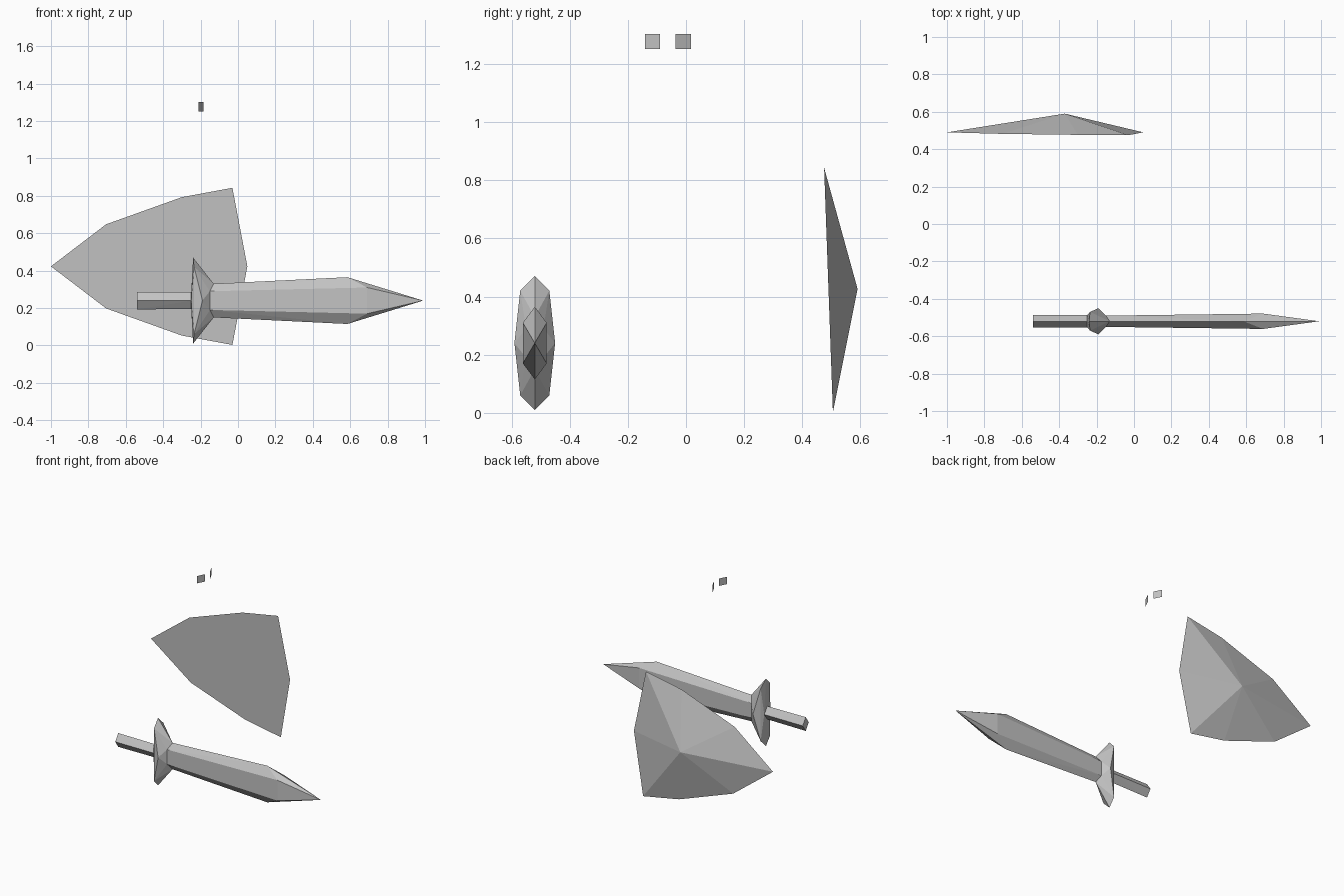
import bpy, bmesh
from mathutils import Vector

cube = bpy.data.objects.get("Cube")
if cube:
    bpy.data.objects.remove(cube)

grey = bpy.data.materials.new("plain grey")
grey.use_nodes = True
colour = (0.55, 0.55, 0.55, 1)
grey.diffuse_color = colour
for node in grey.node_tree.nodes:
    if node.type == 'BSDF_PRINCIPLED':
        node.inputs["Base Color"].default_value = colour


def finish(name, bm, location=(0, 0, 0)):
    mesh = bpy.data.meshes.new(name)
    bm.to_mesh(mesh)
    bm.free()
    mesh.materials.append(grey)
    obj = bpy.data.objects.new(name, mesh)
    obj.location = location
    bpy.context.collection.objects.link(obj)
    return obj


def faceted(name, points, location=(0, 0, 0)):
    """Flat-faced convex solid around the points."""
    bm = bmesh.new()
    for p in points:
        bm.verts.new(p)
    bmesh.ops.convex_hull(bm, input=bm.verts[:])
    bmesh.ops.dissolve_limit(bm, angle_limit=0.01, verts=bm.verts[:], edges=bm.edges[:])
    bmesh.ops.recalc_face_normals(bm, faces=bm.faces[:])
    return finish(name, bm, location)


def mirrored(points):
    """Repeat points across the sword's two symmetry planes."""
    return list({(x, y * sy, z * sz) for x, y, z in points for sy in (1, -1) for sz in (1, -1)})


# Sword, lying along x
sword_at = (0, -0.52, 0.24)
blade_root = [(-0.13, 0, 0.09), (-0.15, 0.03, 0.05)]
blade_shoulder = [(0.585, 0, 0.125), (0.69, 0.041, 0.07)]
faceted("sword_blade", mirrored(blade_root + blade_shoulder + [(0.99, 0, 0)]), sword_at)

guard_rim = [(-0.24, 0, 0.23), (-0.235, 0.05, 0.18), (-0.19, 0.07, 0)]
grip_root = [(-0.25, 0, 0.045), (-0.25, 0.033, 0)]
faceted("sword_guard", mirrored(blade_root + guard_rim + grip_root), sword_at)

grip_end = [(-0.54, 0, 0.047), (-0.54, 0.033, 0)]
faceted("sword_grip", mirrored(grip_root + grip_end), sword_at)

# Shield: flat, slightly leaning face with a shallow pyramid behind
half_outline = [(-1, 0), (-0.705, 0.225), (-0.3, 0.37), (-0.03, 0.42), (0.05, 0)]
outline = {(x, s * h) for x, h in half_outline for s in (1, -1)}
shield = [(x, -0.036 * h, h) for x, h in outline]
faceted("shield", shield + [(-0.37, 0.1, 0.003)], (0, 0.49, 0.423))

# Eyes: two small flat squares turned away from each other
for name, side in (("right_eye", -1), ("left_eye", 1)):
    bm = bmesh.new()
    inner, outer = (-0.185, side * 0.027), (-0.211, side * 0.079)
    corners = [(*inner, -0.025), (*outer, -0.025), (*outer, 0.025), (*inner, 0.025)]
    face = bm.faces.new([bm.verts.new(c) for c in corners])
    face.normal_update()
    if face.normal.dot(Vector((1, 0, 0))) < 0:
        face.normal_flip()
    finish(name, bm, (0, -0.0625, 1.277))
